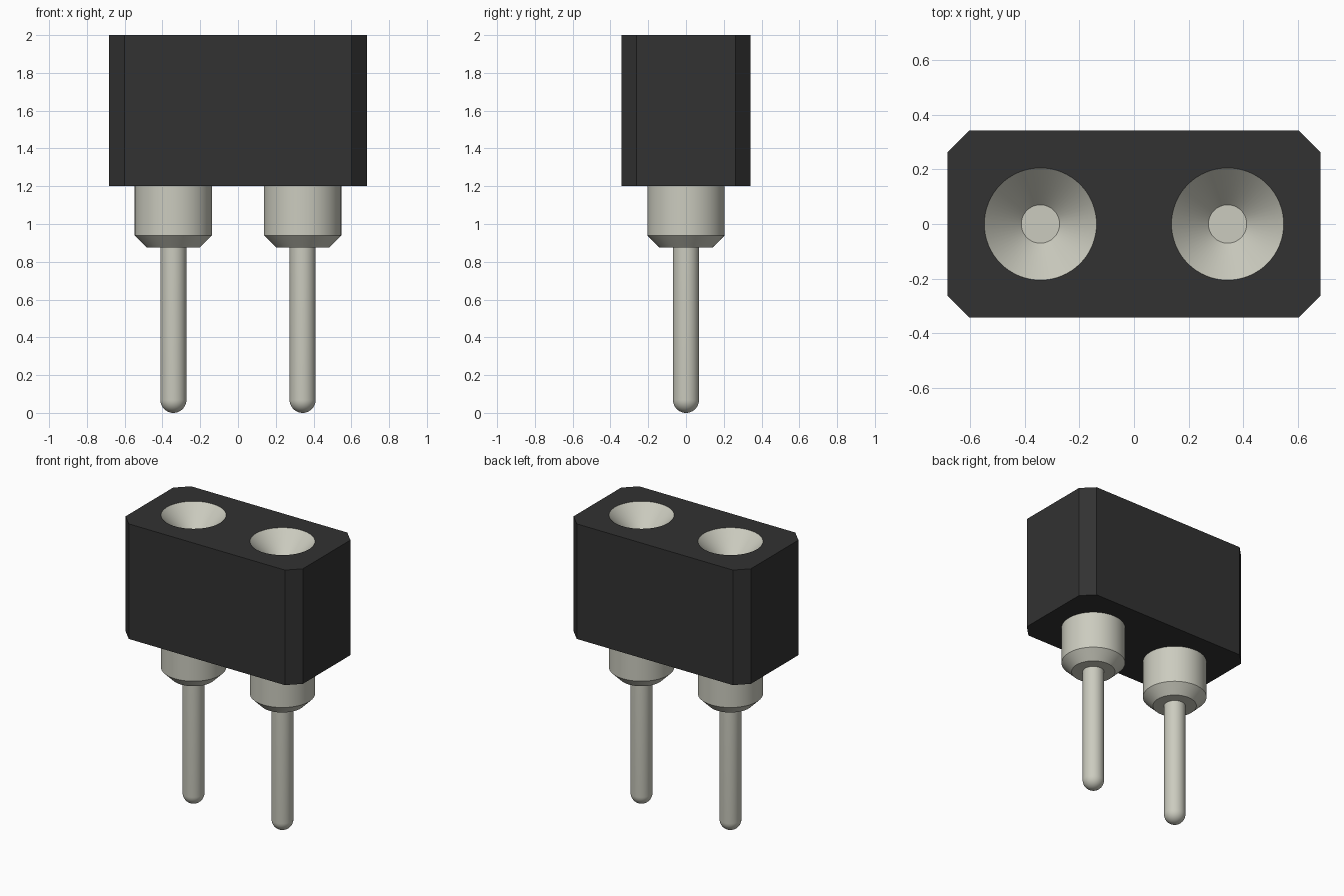
import bpy, bmesh, math

cube = bpy.data.objects.get("Cube")
if cube:
    bpy.data.objects.remove(cube, do_unlink=True)

SEGMENTS = 64
SPACING = 0.342          # distance of each contact from the centre
RADIUS = 0.205           # collar and socket radius
PIN = 0.069


def make_material(name, rgb):
    mat = bpy.data.materials.new(name)
    mat.use_nodes = True
    mat.diffuse_color = (*rgb, 1)
    mat.node_tree.nodes["Principled BSDF"].inputs["Base Color"].default_value = (*rgb, 1)
    return mat


def make_object(name, bm, mat, x=0):
    bmesh.ops.recalc_face_normals(bm, faces=bm.faces)
    mesh = bpy.data.meshes.new(name)
    bm.to_mesh(mesh)
    bm.free()
    mesh.materials.append(mat)
    obj = bpy.data.objects.new(name, mesh)
    obj.location.x = x
    bpy.context.collection.objects.link(obj)
    return obj


def lathe(name, profile, mat, x):
    """Spin an (r, z) profile about the vertical axis."""
    bm = bmesh.new()
    verts = [bm.verts.new((r, 0, z)) for r, z in profile]
    edges = [bm.edges.new(pair) for pair in zip(verts, verts[1:])]
    bmesh.ops.spin(bm, geom=verts + edges, axis=(0, 0, 1), cent=(0, 0, 0),
                   angle=math.tau, steps=SEGMENTS)
    bmesh.ops.remove_doubles(bm, verts=bm.verts, dist=0.0001)
    return make_object(name, bm, mat, x)


def smooth(obj):
    bpy.ops.object.select_all(action="DESELECT")
    obj.select_set(True)
    bpy.context.view_layer.objects.active = obj
    bpy.ops.object.shade_smooth_by_angle(angle=math.radians(30))


black = make_material("black plastic", (0.032, 0.032, 0.032))
metal = make_material("pale metal", (0.6, 0.6, 0.52))

# Housing: a block with chamfered upright corners
bm = bmesh.new()
bmesh.ops.create_cube(bm, size=1)
for v in bm.verts:
    v.co.x *= 1.364
    v.co.y *= 0.684
    v.co.z = 1.6 + v.co.z * 0.8
upright = [e for e in bm.edges if abs(e.verts[0].co.z - e.verts[1].co.z) > 0.5]
bmesh.ops.bevel(bm, geom=upright, offset=0.081, segments=1, affect="EDGES")
housing = make_object("housing", bm, black)

# Contact profile: rounded pin, chamfered collar, funnel mouth
tip = [(PIN * math.sin(a), PIN - PIN * math.cos(a))
       for a in (math.pi / 2 * i / 10 for i in range(11))]
tip[0] = (0, 0)
contact = tip + [(PIN, 0.875), (0.14, 0.875), (RADIUS, 0.94),
                 (RADIUS, 2.0), (0.07, 1.86), (0, 1.86)]

for side, x in (("left", SPACING), ("right", -SPACING)):
    # Socket bore through the housing
    cutter = lathe(side + "_bore_cutter",
                   [(0, 1), (RADIUS, 1), (RADIUS, 2.2), (0, 2.2)], metal, x)
    cutter.hide_render = True
    cutter.hide_set(True)
    cutter.display_type = "WIRE"
    cut = housing.modifiers.new(side + " bore", "BOOLEAN")
    cut.operation = "DIFFERENCE"
    cut.solver = "EXACT"
    cut.object = cutter
    cut.material_mode = "INDEX"
    smooth(lathe(side + "_contact", contact, metal, x))
